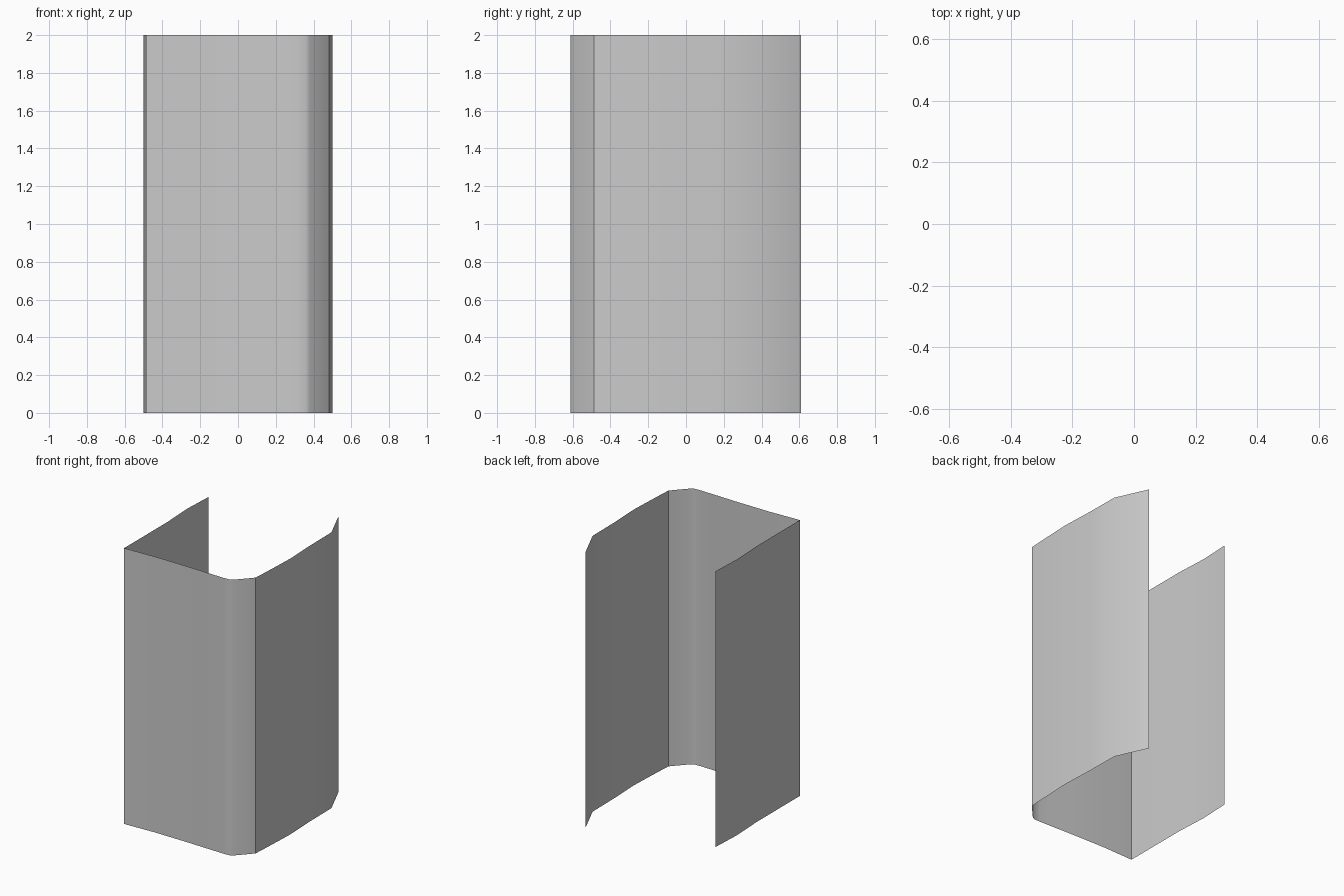
import bpy, bmesh, math

if "Cube" in bpy.data.objects:
    bpy.data.objects.remove(bpy.data.objects["Cube"])

HEIGHT = 2.0

# plan outline of the thin sheet: left wall, front wall, cut corner, right wall, inward lip
outline = [
    (-0.49, 0.36), (-0.50, 0.13), (-0.488, -0.11), (-0.488, -0.608),
    (-0.25, -0.60), (0.0, -0.603), (0.23, -0.61), (0.31, -0.612), (0.36, -0.61), (0.38, -0.60),
    (0.483, -0.488), (0.49, -0.36), (0.50, -0.12), (0.49, 0.13), (0.487, 0.375), (0.38, 0.61),
]

# extrude the open outline straight up
bm = bmesh.new()
verts = [bm.verts.new((x, y, 0)) for x, y in outline]
edges = [bm.edges.new(pair) for pair in zip(verts, verts[1:])]
result = bmesh.ops.extrude_edge_only(bm, edges=edges)
top = [v for v in result["geom"] if isinstance(v, bmesh.types.BMVert)]
bmesh.ops.translate(bm, verts=top, vec=(0, 0, HEIGHT))
bmesh.ops.recalc_face_normals(bm, faces=bm.faces)
# make the front wall face outwards
bm.normal_update()
if sum(f.normal.y for f in bm.faces) > 0:
    bmesh.ops.reverse_faces(bm, faces=bm.faces)

mesh = bpy.data.meshes.new("wall_sheet")
bm.to_mesh(mesh)
bm.free()
sheet = bpy.data.objects.new("wall_sheet", mesh)
bpy.context.collection.objects.link(sheet)

# soft waves, crisp corners
bpy.context.view_layer.objects.active = sheet
sheet.select_set(True)
bpy.ops.object.shade_smooth_by_angle(angle=math.radians(35))
